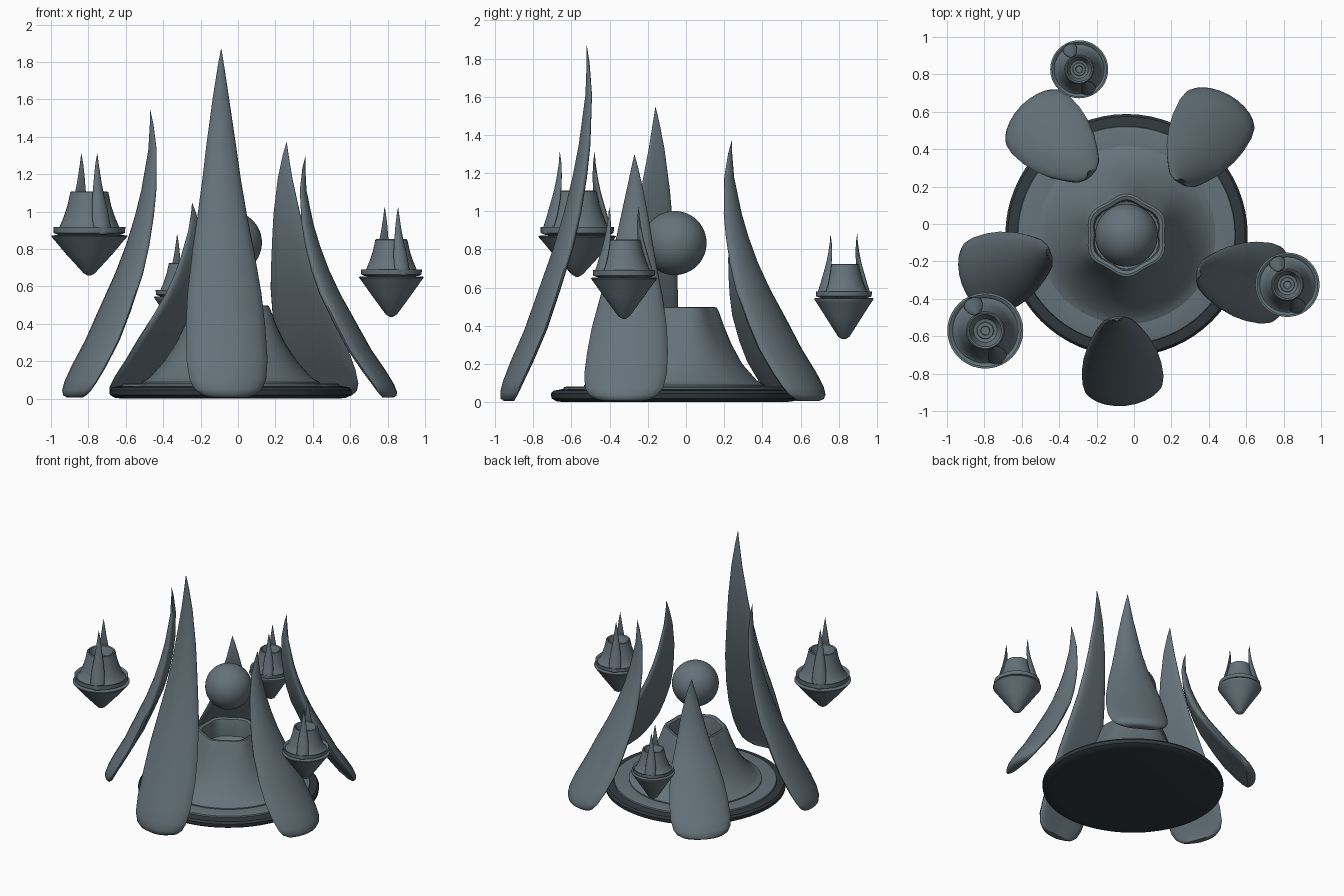
import bpy, bmesh, math
from mathutils import Vector

if "Cube" in bpy.data.objects:
    bpy.data.objects.remove(bpy.data.objects["Cube"])


def material(name, rgb):
    m = bpy.data.materials.new(name)
    m.diffuse_color = (*rgb, 1)
    m.use_nodes = True
    m.node_tree.nodes["Principled BSDF"].inputs["Base Color"].default_value = m.diffuse_color
    return m


SLATE = material("slate grey", (0.13, 0.17, 0.195))
DARK = material("dark charcoal", (0.03, 0.04, 0.047))


def loft(name, rings, mat, angle=35):
    """Skin a list of equal-length point rings and cap both ends."""
    bm = bmesh.new()
    loops = [[bm.verts.new(p) for p in ring] for ring in rings]
    n = len(loops[0])
    for a, b in zip(loops, loops[1:]):
        for i in range(n):
            j = (i + 1) % n
            bm.faces.new((a[i], a[j], b[j], b[i]))
    bm.faces.new(loops[0][::-1])
    bm.faces.new(loops[-1])
    bmesh.ops.recalc_face_normals(bm, faces=bm.faces)
    me = bpy.data.meshes.new(name)
    bm.to_mesh(me)
    bm.free()
    me.materials.append(mat)
    ob = bpy.data.objects.new(name, me)
    bpy.context.collection.objects.link(ob)
    bpy.ops.object.select_all(action='DESELECT')
    ob.select_set(True)
    bpy.context.view_layer.objects.active = ob
    bpy.ops.object.shade_smooth_by_angle(angle=math.radians(angle))
    return ob


def lathe(name, centre, profile, mat, n=48, hexed=0.0, hex_from=0.0, hex_to=1.0):
    """Turn (radius, height) points; optionally make the upper part six-sided."""
    rings = []
    for r, z in profile:
        k = hexed * min(1, max(0, (z - hex_from) / (hex_to - hex_from)))
        ring = []
        for i in range(n):
            a = 2 * math.pi * i / n
            q = r * (1 + k * math.cos(6 * (a - math.pi / 2)))
            ring.append((centre[0] + q * math.cos(a), centre[1] + q * math.sin(a), z))
        rings.append(ring)
    return loft(name, rings, mat)


# Blade sections: height, width, inward lean, thickness (all as fractions)
BLADE = [(0, .42, 0, .45), (.008, .66, -.01, .65), (.025, .84, .01, .8),
         (.055, .95, .06, .9), (.11, 1, .17, 1), (.2, .98, .35, 1),
         (.3, .91, .51, 1), (.43, .75, .71, .95), (.53, .6, .83, .85),
         (.63, .47, .92, .72), (.72, .37, .98, .58), (.86, .2, 1.03, .33),
         (.95, .08, 1.02, .15), (1, .006, 1, .01)]


def blade(name, base, tip, z0, z1, half_width, half_thick):
    base, tip = Vector(base), Vector(tip)
    out = (base - tip).normalized()
    side = Vector((-out.y, out.x))
    rings = []
    for t, w, lean, th in BLADE:
        c = base.lerp(tip, lean)
        ring = []
        for i in range(20):
            a = 2 * math.pi * i / 20
            u = math.cos(a)
            v = math.sin(a) * half_thick * th
            v -= half_thick * 0.7 * w * (u * u - 0.4)      # edges cup inwards
            p = c + side * (u * w * half_width) + out * v
            ring.append((p.x, p.y, z0 + t * (z1 - z0)))
        rings.append(ring)
    return loft(name, rings, SLATE, 60)


C = (-0.04, -0.06)

# Base disc and the thin plate on it
lathe("base_disc", C, [(.58, 0), (.62, .005), (.645, .02), (.648, .045), (.635, .06),
                       (.59, .068)], DARK, 64)
lathe("base_plate", C, [(.585, .06), (.58, .078), (.565, .082), (.47, .082)], SLATE, 64)

# Hollow central mound with a six-sided mouth
lathe("central_mound", C,
      [(.475, .075), (.475, .09), (.455, .1), (.43, .115), (.355, .2), (.295, .3),
       (.25, .4), (.222, .475), (.212, .495), (.2, .498), (.182, .49), (.175, .46),
       (.175, .36), (.11, .34), (.1, .33)],
      SLATE, 72, .045, .2, .46)

# Floating orb
bpy.ops.mesh.primitive_uv_sphere_add(segments=48, ring_count=24, radius=.168,
                                     location=(C[0], C[1], .834))
orb = bpy.context.object
orb.name = "floating_orb"
orb.data.materials.append(SLATE)
bpy.ops.object.shade_smooth()

# Five large curved blades around the base
for name, base, tip, top in [
        ("front_blade", (-.05, -.925), (-.09, -.52), 1.87),
        ("left_blade", (-.875, -.31), (-.47, -.16), 1.545),
        ("back_left_blade", (-.57, .6), (-.245, .28), 1.045),
        ("back_right_blade", (.485, .65), (.26, .24), 1.37),
        ("right_blade", (.8, -.33), (.36, -.27), 1.295)]:
    blade(name, base, tip, .005, top, .218, .05)

# Three floating islands: keel, flanged hollow mound, two small blades
for name, x, y, z, r in [("left_island", -.795, -.57, .87, .203),
                         ("right_island", .82, -.325, .65, .172),
                         ("back_island", -.293, .827, .543, .155)]:
    s = r / .2
    lathe(name + "_keel", (x, y),
          [(.008, z - .213), (.03, z - .2), (.6 * r, z - .1), (.93 * r, z - .02),
           (r, z - .004), (r, z + .001), (.9 * r, z + .004)], SLATE, 40)
    prof = [(.13, .002), (.165, .006), (.188, .016), (.19, .048), (.183, .046), (.172, .034), (.158, .045),
            (.135, .1), (.115, .16), (.1, .23), (.094, .235), (.085, .23), (.062, .17),
            (.045, .165), (.042, .172), (.025, .172), (.022, .165), (.012, .165)]
    lathe(name + "_mound", (x, y), [(a * s, z + b * s) for a, b in prof], SLATE, 40)
    for label, sgn in (("rear", 1), ("front", -1)):
        d = Vector((-.42, .9)).normalized() * sgn * s
        c = Vector((x, y))
        blade(f"{name}_{label}_blade", c + d * .175, c + d * .1,
              z + .008, z + .435 * s, .05 * s, .017 * s)
